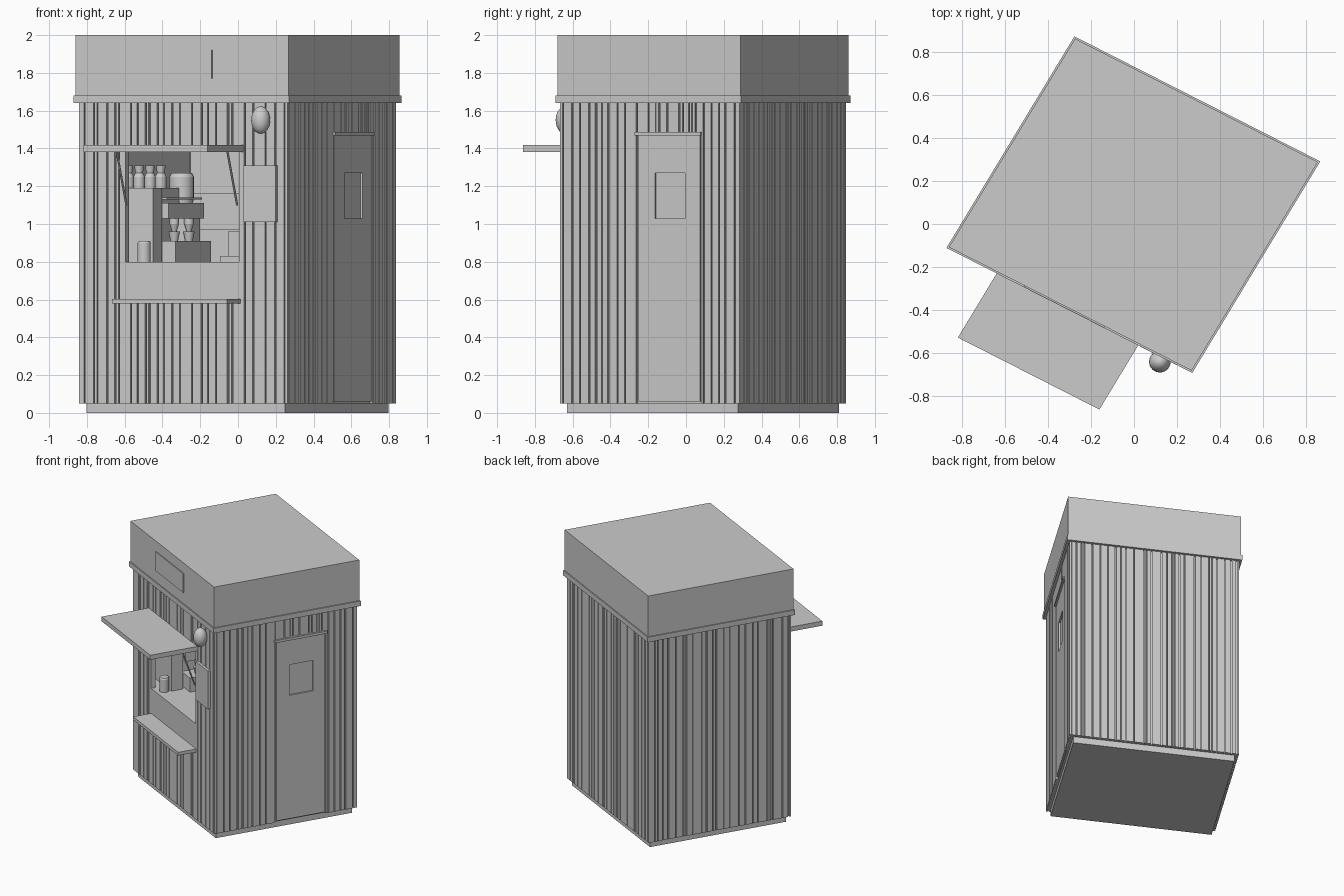
import bpy, bmesh, random
from mathutils import Matrix, Vector

random.seed(4)
old = bpy.data.objects.get("Cube")
if old:
    bpy.data.objects.remove(old, do_unlink=True)

grey = bpy.data.materials.new("plain grey")
grey.use_nodes = True
COLOUR = (0.6, 0.6, 0.6, 1)
grey.diffuse_color = COLOUR
grey.node_tree.nodes["Principled BSDF"].inputs["Base Color"].default_value = COLOUR

# Kiosk frame: u runs along the serving side, v runs to the back, slightly skewed
U, V, O = Vector((.891, -.453, 0)), Vector((.518, .856, 0)), Vector((-.003, .09, 0))
FRAME = Matrix(((U.x, V.x, 0, O.x), (U.y, V.y, 0, O.y), (0, 0, 1, 0), (0, 0, 0, 1)))
HU, HV = .62, .555          # half sizes of the plank walls
CU, CV = .606, .541         # half sizes of the core walls
WIN = (-.342, .331)         # serving window along u
DOOR = (-.08, .315)         # door along v
EAVE, PLINTH = 1.645, .05


def finish(name, bm, smooth=False):
    bmesh.ops.recalc_face_normals(bm, faces=bm.faces)
    me = bpy.data.meshes.new(name)
    bm.to_mesh(me)
    bm.free()
    me.materials.append(grey)
    ob = bpy.data.objects.new(name, me)
    bpy.context.collection.objects.link(ob)
    if smooth:
        bpy.ops.object.select_all(action='DESELECT')
        ob.select_set(True)
        bpy.context.view_layer.objects.active = ob
        bpy.ops.object.shade_smooth_by_angle()
    return ob


def boxes(name, parts):
    """Each part is (u0, u1, v0, v1, z0, z1)."""
    bm = bmesh.new()
    for u0, u1, v0, v1, z0, z1 in parts:
        mat = Matrix.Translation(((u0 + u1) / 2, (v0 + v1) / 2, (z0 + z1) / 2))
        mat = FRAME @ mat @ Matrix.Diagonal((u1 - u0, v1 - v0, z1 - z0, 1))
        bmesh.ops.create_cube(bm, size=1, matrix=mat)
    return finish(name, bm)


def slab(name, hu, hv, z0, z1):
    return boxes(name, [(-hu, hu, -hv, hv, z0, z1)])


def turned(name, u, v, profile):
    """Round part from (radius, z) points."""
    bm = bmesh.new()
    c = FRAME @ Vector((u, v, 0))
    for (r0, z0), (r1, z1) in zip(profile, profile[1:]):
        bmesh.ops.create_cone(bm, cap_ends=True, segments=20, radius1=r0, radius2=r1, depth=z1 - z0,
                              matrix=Matrix.Translation((c.x, c.y, (z0 + z1) / 2)))
    return finish(name, bm, True)


def rod(name, a, b, r):
    a, b = FRAME @ Vector(a), FRAME @ Vector(b)
    d = b - a
    bm = bmesh.new()
    rot = d.to_track_quat('Z', 'Y').to_matrix().to_4x4()
    bmesh.ops.create_cone(bm, cap_ends=True, segments=8, radius1=r, radius2=r, depth=d.length,
                          matrix=Matrix.Translation((a + b) / 2) @ rot)
    return finish(name, bm, True)


def plank_strips(half):
    """Uneven plank widths with narrow gaps, from -half to half."""
    s = -half
    while s < half - .004:
        e = min(s + random.choice((.014, .03, .04, .05, .065)), half)
        if half - e < .015:
            e = half
        yield s, e
        s = e + random.uniform(.005, .011)


def split(strips, hole, z_low, z_high):
    """Break the planks around an opening into (start, end, bottom, top)."""
    for s, e in strips:
        if e <= hole[0] or s >= hole[1]:
            yield s, e, PLINTH, EAVE
            continue
        if s < hole[0]:
            yield s, hole[0], PLINTH, EAVE
        if e > hole[1]:
            yield hole[1], e, PLINTH, EAVE
        s, e = max(s, hole[0]), min(e, hole[1])
        if z_low > PLINTH:
            yield s, e, PLINTH, z_low
        yield s, e, z_high, EAVE


# Plinth, roof box and its trim
slab("plinth", .59, .53, 0, .06)
slab("roof_fascia", .633, .566, EAVE - .005, 2)
slab("roof_trim", .641, .574, 1.64, 1.68)
boxes("sign_panel", [(-.24, .18, -.573, -.56, 1.77, 1.92)])

# Hollow core walls and floor
T = .02
slab("floor", CU, CV, PLINTH, .07)
boxes("core_walls", [
    (-CU, -CU + T, -CV, CV, PLINTH, EAVE), (CU - T, CU, -CV, CV, PLINTH, EAVE),
    (-CU, CU, CV - T, CV, PLINTH, EAVE),
    (-CU, WIN[0], -CV, -CV + T, PLINTH, EAVE), (WIN[1], CU, -CV, -CV + T, PLINTH, EAVE),
    (WIN[0], WIN[1], -CV, -CV + T, PLINTH, .8), (WIN[0], WIN[1], -CV, -CV + T, 1.385, EAVE)])

# Plank cladding
boxes("front_planks", [(s, e, -HV, -CV, a, b)
                       for s, e, a, b in split(plank_strips(HU), WIN, .6, 1.385)])
boxes("left_planks", [(CU, HU, s, e, a, b)
                      for s, e, a, b in split(plank_strips(HV), DOOR, PLINTH, 1.48)])
boxes("back_planks", [(s, e, CV, HV, PLINTH, EAVE) for s, e in plank_strips(HU)])
boxes("right_planks", [(-HU, -CU, s, e, PLINTH, EAVE) for s, e in plank_strips(HV)])

# Door with a recessed pane, and its lintel
d0, d1 = DOOR[0] + .008, DOOR[1] - .008
p0, p1, pz0, pz1 = .03, .215, 1.03, 1.27
F = HU - .002
boxes("door", [(CU - .005, F, d0, p0, .06, 1.47), (CU - .005, F, p1, d1, .06, 1.47),
               (CU - .005, F, p0, p1, .06, pz0), (CU - .005, F, p0, p1, pz1, 1.47)])
boxes("door_lintel", [(CU, HU + .012, DOOR[0] - .01, DOOR[1] + .005, 1.468, 1.488)])

# Serving hatch: panel, shelf, counter, awning and struts
boxes("counter_panel", [(WIN[0], WIN[1], -HV, -CV, .6, .8)])
boxes("outer_shelf", [(WIN[0], WIN[1] + .01, -HV - .14, -CV, .578, .604)])
boxes("counter_top", [(-.58, .5, -CV, .03, .76, .8)])
boxes("awning", [(-.379, .359, -.922, -CV, 1.382, 1.418)])
for side, u in (("right", WIN[0] + .005), ("left", WIN[1] - .01)):
    rod(side + "_awning_strut", (u, -HV, 1.1), (u, -HV - .1, 1.385), .006)

# Notice board and wall lamp
boxes("notice_board", [(.37, .56, -HV - .02, -HV + .005, 1.01, 1.31)])
bm = bmesh.new()
bmesh.ops.create_uvsphere(bm, u_segments=24, v_segments=14, radius=1,
                          matrix=Matrix.Translation((.12, -.64, 1.55)) @ Matrix.Diagonal((.05, .05, .073, 1)))
finish("wall_lamp", bm, True)

# Coffee machine with tray and brew head
boxes("coffee_machine", [(-.5, -.24, -.45, -.36, .8, 1.19), (-.5, -.3, -.36, .0, .8, 1.19),
                         (-.3, -.2, -.36, .0, 1.03, 1.11), (-.3, -.17, -.34, .02, .8, .91)])
boxes("machine_rail", [(-.3, -.21, -.36, .0, 1.13, 1.14)])
for i in range(2):
    turned(f"brew_spout_{i + 1}", -.23, -.25 + i * .15, [(.012, .96), (.025, 1.0), (.025, 1.04)])
    turned(f"coffee_cup_{i + 1}", -.23, -.25 + i * .15, [(.02, .91), (.03, .96)])

# Bottles, canister and jar
for i in range(4):
    turned(f"bottle_{i + 1}", -.41 + i * .012, -.41 + i * .09,
           [(.03, 1.19), (.03, 1.25), (.02, 1.27), (.026, 1.31)])
turned("canister", -.32, -.02, [(.06, 1.11), (.065, 1.14), (.065, 1.25), (.055, 1.27)])
boxes("canister_stand", [(-.42, -.24, -.1, .03, .8, 1.11)])
turned("counter_jar", -.27, -.49, [(.035, .8), (.035, .9), (.03, .91)])

# Back worktop, wall cabinet and till
boxes("back_worktop", [(-.58, .5, .3, .53, .07, .97)])
boxes("wall_cabinet", [(-.5, .5, .38, .53, 1.16, 1.45)])
boxes("till", [(.06, .2, -.2, -.05, .8, .96), (.1, .25, -.08, -.05, .83, 1.05)])
boxes("card_tray", [(.14, .28, -.42, -.32, .8, .83)])
